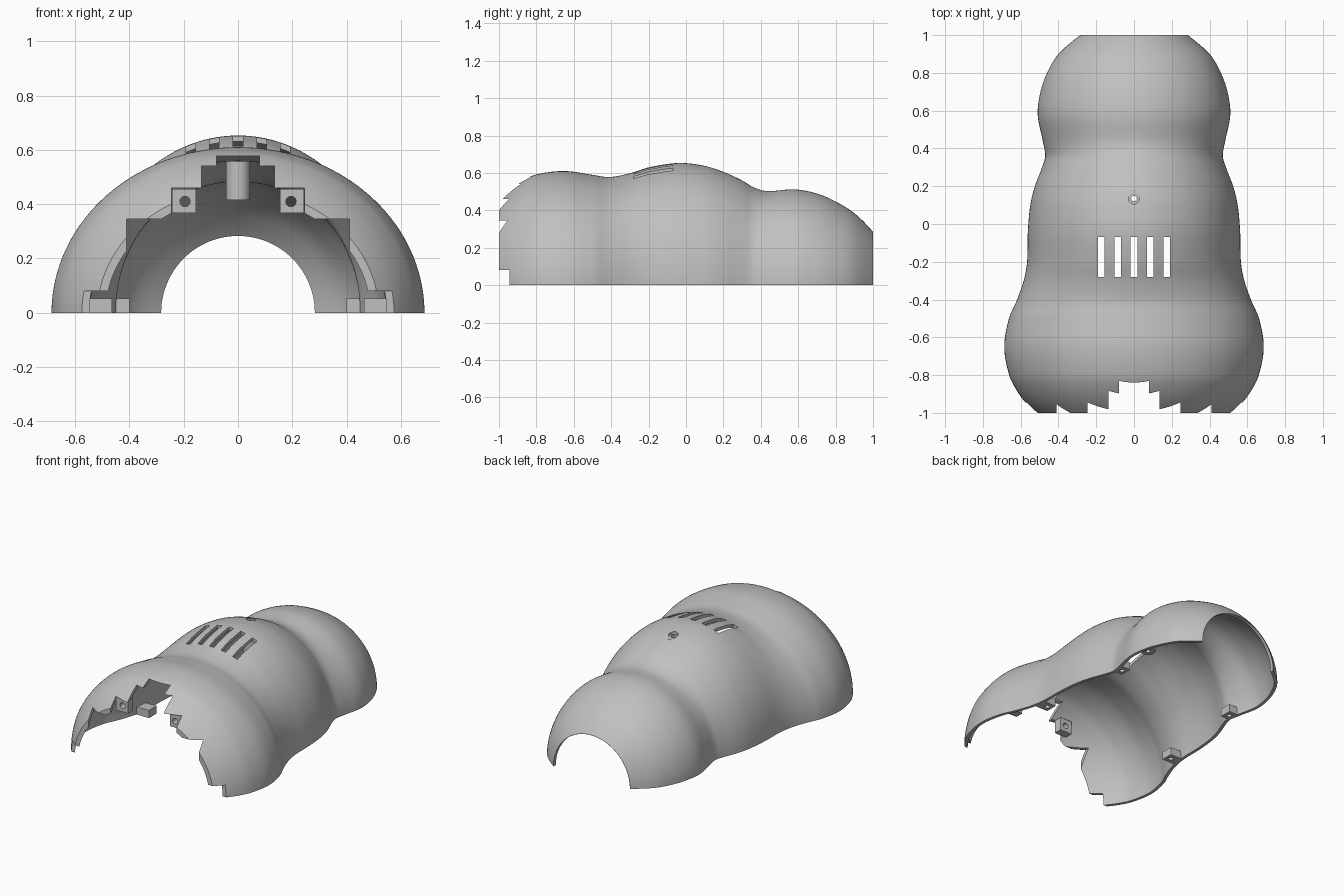
import bpy, bmesh, math
from mathutils import Matrix, Vector

cube = bpy.data.objects.get("Cube")
if cube:
    bpy.data.objects.remove(cube, do_unlink=True)

grey = bpy.data.materials.new("matte grey")
grey.use_nodes = True
colour = (0.53, 0.53, 0.53, 1)
grey.diffuse_color = colour
grey.node_tree.nodes["Principled BSDF"].inputs["Base Color"].default_value = colour


def make(name, bm):
    bmesh.ops.recalc_face_normals(bm, faces=bm.faces)
    mesh = bpy.data.meshes.new(name)
    bm.to_mesh(mesh)
    bm.free()
    mesh.materials.append(grey)
    obj = bpy.data.objects.new(name, mesh)
    bpy.context.collection.objects.link(obj)
    return obj


def box(name, x, y, z):
    bm = bmesh.new()
    size = [b - a for a, b in (x, y, z)]
    mid = [(a + b) / 2 for a, b in (x, y, z)]
    bmesh.ops.create_cube(bm, size=1, matrix=Matrix.Translation(mid) @ Matrix.Diagonal((*size, 1)))
    return make(name, bm)


def cylinder(name, centre, radius, length, along_y=False, sides=48):
    bm = bmesh.new()
    turn = Matrix.Rotation(math.pi / 2 if along_y else 0, 4, 'X')
    bmesh.ops.create_cone(bm, cap_ends=True, segments=sides, radius1=radius, radius2=radius,
                          depth=length, matrix=Matrix.Translation(centre) @ turn)
    return make(name, bm)


def activate(obj):
    bpy.ops.object.select_all(action='DESELECT')
    bpy.context.view_layer.objects.active = obj
    obj.select_set(True)


def cut(obj, cutter):
    activate(obj)
    mod = obj.modifiers.new("cut", 'BOOLEAN')
    mod.operation = 'DIFFERENCE'
    mod.solver = 'EXACT'
    mod.object = cutter
    bpy.ops.object.modifier_apply(modifier=mod.name)
    bpy.data.objects.remove(cutter, do_unlink=True)


def smooth(obj):
    activate(obj)
    bpy.ops.object.shade_smooth_by_angle(angle=math.radians(30))


# Body outline: position along y, half width, height
outline = [
    (-1.06, .445, .38), (-1, .518, .455), (-.945, .575, .508), (-.88, .622, .555),
    (-.8, .661, .592), (-.65, .687, .61), (-.5, .662, .59), (-.41, .623, .578),
    (-.3, .584, .598), (-.2, .566, .63), (-.04, .562, .653), (.1, .549, .638),
    (.2, .525, .606), (.3, .487, .56), (.36, .47, .524), (.43, .481, .503),
    (.58, .51, .512), (.7, .495, .49), (.8, .46, .447), (.9, .4, .385),
    (1, .285, .285), (1.04, .22, .22)]


def section(y):
    # Smooth interpolation between outline points
    i = max(k for k in range(len(outline) - 1) if outline[k][0] <= y or k == 0)
    a, b = outline[i], outline[i + 1]
    before, after = outline[max(i - 1, 0)], outline[min(i + 2, len(outline) - 1)]
    span = b[0] - a[0]
    t = (y - a[0]) / span
    result = []
    for c in (1, 2):
        m0 = (b[c] - before[c]) / (b[0] - before[0]) * span
        m1 = (after[c] - a[c]) / (after[0] - a[0]) * span
        result.append((2*t**3 - 3*t*t + 1) * a[c] + (t**3 - 2*t*t + t) * m0
                      + (3*t*t - 2*t**3) * b[c] + (t**3 - t*t) * m1)
    return result


# Lofted half-body shell
bm = bmesh.new()
rows, arc = 120, 72
start, end = outline[0][0], outline[-1][0]
grid = []
for r in range(rows + 1):
    y = start + (end - start) * r / rows
    w, h = section(y)
    grid.append([bm.verts.new((w * math.cos(math.pi * k / arc), y, h * math.sin(math.pi * k / arc)))
                 for k in range(arc + 1)])
for r in range(rows):
    for k in range(arc):
        bm.faces.new((grid[r][k], grid[r][k + 1], grid[r + 1][k + 1], grid[r + 1][k]))
shell = make("body_shell", bm)
if shell.data.polygons[(rows // 2) * arc + arc // 2].normal.z < 0:
    shell.data.flip_normals()
activate(shell)
solid = shell.modifiers.new("wall", 'SOLIDIFY')
solid.thickness = 0.02
solid.offset = -1
bpy.ops.object.modifier_apply(modifier=solid.name)

# Trim both ends, base and rear opening
cut(shell, box("trim", (-1, 1), (-2, -1), (-1, 1)))
cut(shell, box("trim", (-1, 1), (1, 2), (-1, 1)))
cut(shell, box("trim", (-1, 1), (-2, 2), (-1, 0)))
cut(shell, cylinder("trim", (0, 1, 0), .283, .3, True, 96))

# Stepped front opening
half = [(.41, -.1), (.41, .345), (.245, .345), (.245, .46), (.135, .46),
        (.135, .54), (.08, .54), (.08, .577)]
steps = half + [(-x, z) for x, z in reversed(half)]
bm = bmesh.new()
face = bm.faces.new([bm.verts.new((x, -1.2, z)) for x, z in steps])
new = bmesh.ops.extrude_face_region(bm, geom=[face])["geom"]
bmesh.ops.translate(bm, vec=Vector((0, .45, 0)),
                    verts=[v for v in new if isinstance(v, bmesh.types.BMVert)])
cut(shell, make("steps", bm))
cut(shell, box("foot_notch", (-1, 1), (-2, -.945), (-1, .08)))

# Vent slots and top screw hole
for i in range(-2, 3):
    x = i * .087
    cut(shell, box("slot", (x - .0175, x + .0175), (-.28, -.07), (.4, .8)))
cut(shell, cylinder("recess", (0, .135, .667), .03, .1))
cut(shell, cylinder("hole", (0, .135, .6), .015, .6))
smooth(shell)

# Hanging screw post
post = cylinder("screw_post", (0, .135, .515), .045, .2)
cut(post, cylinder("hole", (0, .135, .5), .015, .6))
smooth(post)

# Front tabs and base bosses on each side
for side, label in ((1, "left"), (-1, "right")):
    def span(a, b):
        return sorted((side * a, side * b))
    tab = box(label + "_front_tab", span(.155, .243), (-.945, -.89), (.367, .456))
    cut(tab, cylinder("hole", (side * .195, -.92, .41), .019, .3, True, 24))
    smooth(tab)
    for place, y, inner, outer in (("middle", -.24, .465, .563), ("rear", .4, .4, .465)):
        boss = box(f"{label}_{place}_boss", span(inner, outer), (y - .04, y + .04), (0, .052))
        cut(boss, cylinder("hole", (side * (inner + .032), y, 0), .016, .08, False, 24))
        smooth(boss)
